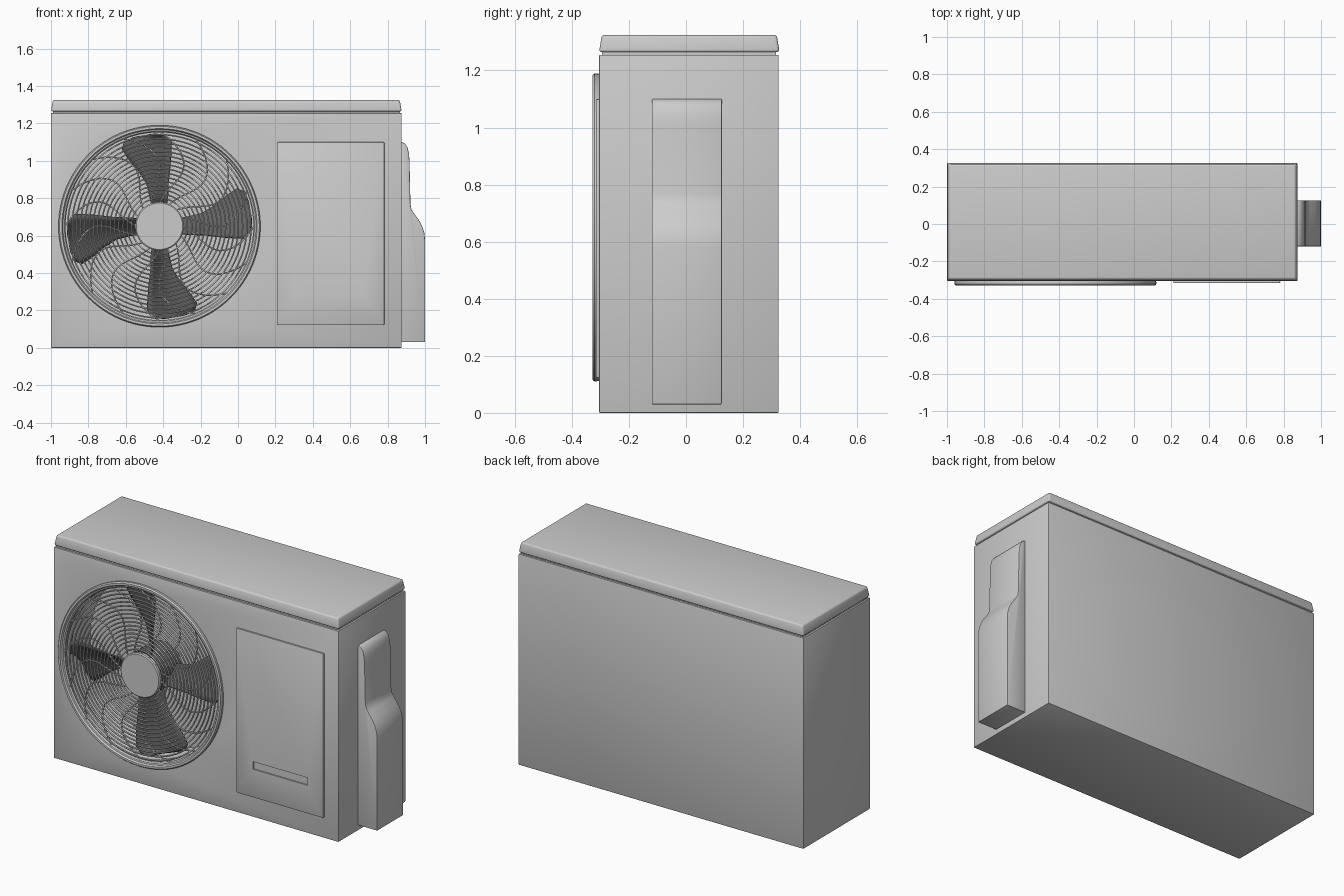
import bpy, bmesh
from math import sin, cos, pi, radians
from mathutils import Matrix

if "Cube" in bpy.data.objects:
    bpy.data.objects.remove(bpy.data.objects["Cube"])

FX, FZ = -0.42, 0.65      # fan centre
FRONT = -0.305            # front face of the case


def add_mesh(name, verts, faces, mat=None):
    me = bpy.data.meshes.new(name)
    me.from_pydata(verts, [], faces)
    bm = bmesh.new()
    bm.from_mesh(me)
    bmesh.ops.recalc_face_normals(bm, faces=bm.faces)
    bm.to_mesh(me)
    bm.free()
    ob = bpy.data.objects.new(name, me)
    bpy.context.collection.objects.link(ob)
    if mat:
        me.materials.append(mat)
    return ob


def activate(ob):
    bpy.ops.object.select_all(action='DESELECT')
    ob.select_set(True)
    bpy.context.view_layer.objects.active = ob


def smooth(ob, angle=35):
    activate(ob)
    bpy.ops.object.shade_smooth_by_angle(angle=radians(angle))


def bevel(ob, width, segments=2):
    m = ob.modifiers.new("bevel", 'BEVEL')
    m.width, m.segments = width, segments
    m.limit_method, m.angle_limit = 'ANGLE', radians(40)
    activate(ob)
    bpy.ops.object.modifier_apply(modifier=m.name)


def box(name, x0, x1, y0, y1, z0, z1, taper=0.0):
    t = taper
    v = [(x0, y0, z0), (x1, y0, z0), (x1, y1, z0), (x0, y1, z0),
         (x0 + t, y0 + t, z1), (x1 - t, y0 + t, z1), (x1 - t, y1 - t, z1), (x0 + t, y1 - t, z1)]
    f = [(0, 1, 2, 3), (4, 5, 6, 7)] + [(i, (i + 1) % 4, (i + 1) % 4 + 4, i + 4) for i in range(4)]
    return add_mesh(name, v, f)


def lathe(name, profile, n=96, closed=True, mat=None):
    """Revolve (radius, y) points round the fan axis."""
    v = [(FX + r * cos(2 * pi * i / n), y, FZ + r * sin(2 * pi * i / n))
         for i in range(n) for r, y in profile]
    k = len(profile)
    f = [(i * k + j, i * k + (j + 1) % k, (i + 1) % n * k + (j + 1) % k, (i + 1) % n * k + j)
         for i in range(n) for j in range(k if closed else k - 1)]
    if not closed:
        f += [tuple(i * k for i in range(n)), tuple(i * k + k - 1 for i in range(n))]
    return add_mesh(name, v, f, mat)


def cut(ob, cutter):
    m = ob.modifiers.new("cut", 'BOOLEAN')
    m.operation, m.object, m.solver = 'DIFFERENCE', cutter, 'EXACT'
    activate(ob)
    bpy.ops.object.modifier_apply(modifier=m.name)
    bpy.data.objects.remove(cutter)


def material(name, g):
    m = bpy.data.materials.new(name)
    m.diffuse_color = (g, g, g, 1)
    m.use_nodes = True
    m.node_tree.nodes["Principled BSDF"].inputs["Base Color"].default_value = m.diffuse_color
    return m


dark = material("dark_grey", 0.12)

# Case with round fan opening
case = box("case", -1, 0.875, FRONT, 0.325, 0, 1.255)
bevel(case, 0.004)
cut(case, lathe("fan_cutter", [(0.51, -0.5), (0.51, -0.06)], closed=False))
smooth(case)

# Shadow gap and lid
box("lid_gap", -0.99, 0.865, FRONT + 0.01, 0.315, 1.25, 1.27)
lid = box("lid", -1, 0.875, FRONT, 0.328, 1.264, 1.325, 0.01)
bevel(lid, 0.01, 3)
smooth(lid)

# Fan surround
ring = lathe("fan_ring", [(0.538, FRONT + 0.003), (0.54, -0.320), (0.534, -0.328), (0.522, -0.328),
                          (0.516, -0.318), (0.508, -0.316), (0.502, -0.308), (0.502, -0.24),
                          (0.511, -0.24), (0.511, FRONT + 0.003)])
smooth(ring)

# Grille: concentric wires and curved spokes
cu = bpy.data.curves.new("grille", 'CURVE')
cu.dimensions = '3D'
cu.bevel_depth, cu.bevel_resolution = 0.0045, 1


def wire(points, cyclic):
    s = cu.splines.new('POLY')
    s.points.add(len(points) - 1)
    for p, co in zip(s.points, points):
        p.co = (*co, 1)
    s.use_cyclic_u = cyclic


def polar(r, a, y):
    return (FX + r * cos(a), y, FZ + r * sin(a))


RINGS = 16
for k in range(RINGS):
    r = 0.15 + 0.34 * k / (RINGS - 1)
    wire([polar(r, 2 * pi * i / 72, -0.314) for i in range(72)], True)
for k in range(16):
    a = 2 * pi * k / 16
    wire([polar(0.12 + 0.386 * t / 12, a - 0.4 * sin(pi * t / 12), -0.309) for t in range(13)], False)
grille = bpy.data.objects.new("grille", cu)
bpy.context.collection.objects.link(grille)

# Grille centre disc
disc = lathe("grille_centre", [(0.13, -0.30), (0.13, -0.317), (0.124, -0.322)], n=64, closed=False)
smooth(disc)

# Fan hub and four pitched blades
smooth(lathe("fan_hub", [(0.125, -0.285), (0.125, -0.10)], n=48, closed=False, mat=dark))
stations = [(0.11, 70, 112), (0.17, 75, 108), (0.24, 79, 107), (0.32, 80, 111),
            (0.40, 81, 115), (0.46, 82, 116), (0.485, 86, 113), (0.492, 92, 107)]
NW = 8
for b in range(4):
    v = []
    for r, a0, a1 in stations:
        for j in range(NW + 1):
            t = j / NW
            a = radians(a0 + (a1 - a0) * t + 90 * b)
            v.append(polar(r, a, -0.27 + 0.11 * t + 0.02 * sin(pi * t)))
    f = [(i * (NW + 1) + j, i * (NW + 1) + j + 1, (i + 1) * (NW + 1) + j + 1, (i + 1) * (NW + 1) + j)
         for i in range(len(stations) - 1) for j in range(NW)]
    blade = add_mesh(f"fan_blade_{b + 1}", v, f, dark)
    m = blade.modifiers.new("thickness", 'SOLIDIFY')
    m.thickness, m.offset = 0.008, 0
    smooth(blade, 50)

# Service panel with finger slot
panel = box("service_panel", 0.21, 0.782, -0.316, FRONT + 0.002, 0.122, 1.10)
bevel(panel, 0.004)
cut(panel, box("slot_cutter", 0.32, 0.68, -0.4, -0.308, 0.29, 0.335))
smooth(panel)

# Pipe cover on the right side, extruded from its profile
prof = [(0.87, 0.03), (1.0, 0.03), (1.0, 0.58), (0.996, 0.615), (0.985, 0.65), (0.966, 0.685),
        (0.94, 0.72), (0.927, 0.74), (0.922, 0.77), (0.917, 1.0), (0.914, 1.04),
        (0.906, 1.072), (0.892, 1.093), (0.87, 1.102)]
n = len(prof)
v = [(x, y, z) for y in (-0.12, 0.126) for x, z in prof]
f = [tuple(range(n)), tuple(range(n, 2 * n))] + \
    [(i, (i + 1) % n, (i + 1) % n + n, i + n) for i in range(n)]
cover = add_mesh("pipe_cover", v, f)
bevel(cover, 0.004)
smooth(cover)
